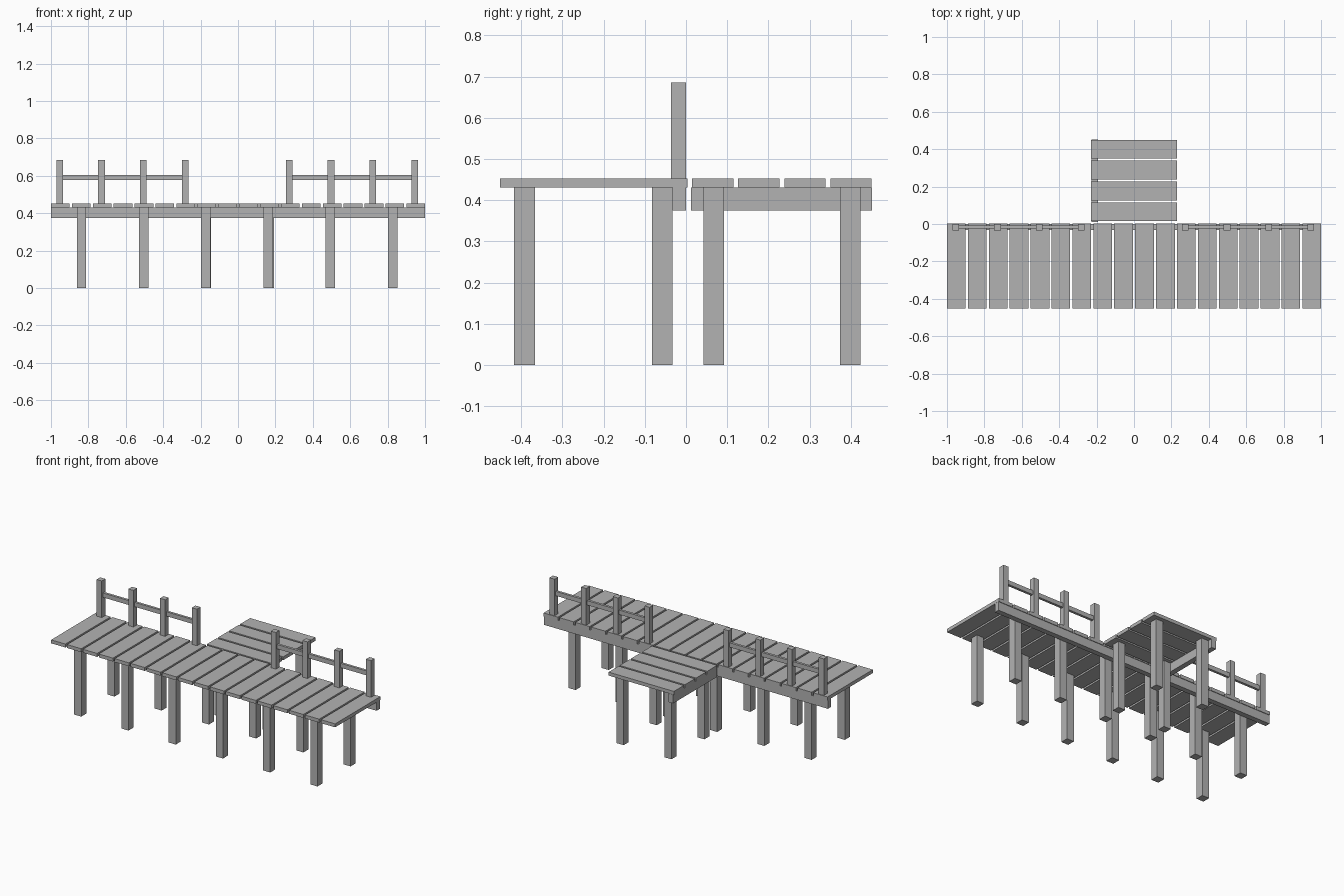
import bpy
import bmesh
from mathutils import Matrix, Vector

default = bpy.data.objects.get("Cube")
if default:
    bpy.data.objects.remove(default, do_unlink=True)

# Single weathered grey material
GREY = (0.45, 0.45, 0.45, 1)
wood = bpy.data.materials.new("grey_wood")
wood.use_nodes = True
wood.diffuse_color = GREY
bsdf = next(n for n in wood.node_tree.nodes if n.type == 'BSDF_PRINCIPLED')
bsdf.inputs["Base Color"].default_value = GREY


def box(name, x, y, z):
    """Box spanning the (min, max) ranges x, y and z."""
    low, high = (Vector(c) for c in zip(x, y, z))
    bm = bmesh.new()
    bmesh.ops.create_cube(bm, size=1, matrix=Matrix.Translation((low + high) / 2)
                          @ Matrix.Diagonal((*(high - low), 1)))
    mesh = bpy.data.meshes.new(name)
    bm.to_mesh(mesh)
    bm.free()
    mesh.materials.append(wood)
    obj = bpy.data.objects.new(name, mesh)
    bpy.context.collection.objects.link(obj)
    return obj


def around(c, width):
    return (c - width / 2, c + width / 2)


PLANK, PITCH = 0.1, 0.1118
DECK_Z, BEAM_Z, LEG_Z = (0.43, 0.452), (0.375, 0.43), (0, 0.43)
LEG = 0.05

# Main walkway: cross planks, rear beam and two rows of legs
for i in range(18):
    start = -1 + i * PITCH
    box("walkway_plank", (start, start + PLANK), (-0.452, 0.004), DECK_Z)
box("walkway_beam", (-1, 1), (-0.033, 0), BEAM_Z)
for i in range(6):
    for y in (-0.392, -0.058):
        box("walkway_leg", around(-0.837 + i * 0.3327, LEG), around(y, LEG), LEG_Z)

# Rear platform: planks turned sideways, one beam on its right edge, four legs
for i in range(4):
    start = 0.015 + i * PITCH
    box("platform_plank", (-0.23, 0.23), (start, start + PLANK), DECK_Z)
box("platform_beam", (-0.226, -0.193), (0.012, 0.452), BEAM_Z)
for x in (-0.169, 0.167):
    for y in (0.067, 0.399):
        box("platform_leg", around(x, LEG), around(y, LEG), LEG_Z)

# Railings on both sides of the platform opening
for side, first in (("right", -0.953), ("left", 0.274)):
    posts = [first + i * 0.2235 for i in range(4)]
    for x in posts:
        box(side + "_railing_post", around(x, 0.036), (-0.036, 0), (0.44, 0.685))
    box(side + "_railing_bar", (posts[0], posts[-1]), (-0.025, -0.009), (0.577, 0.605))
